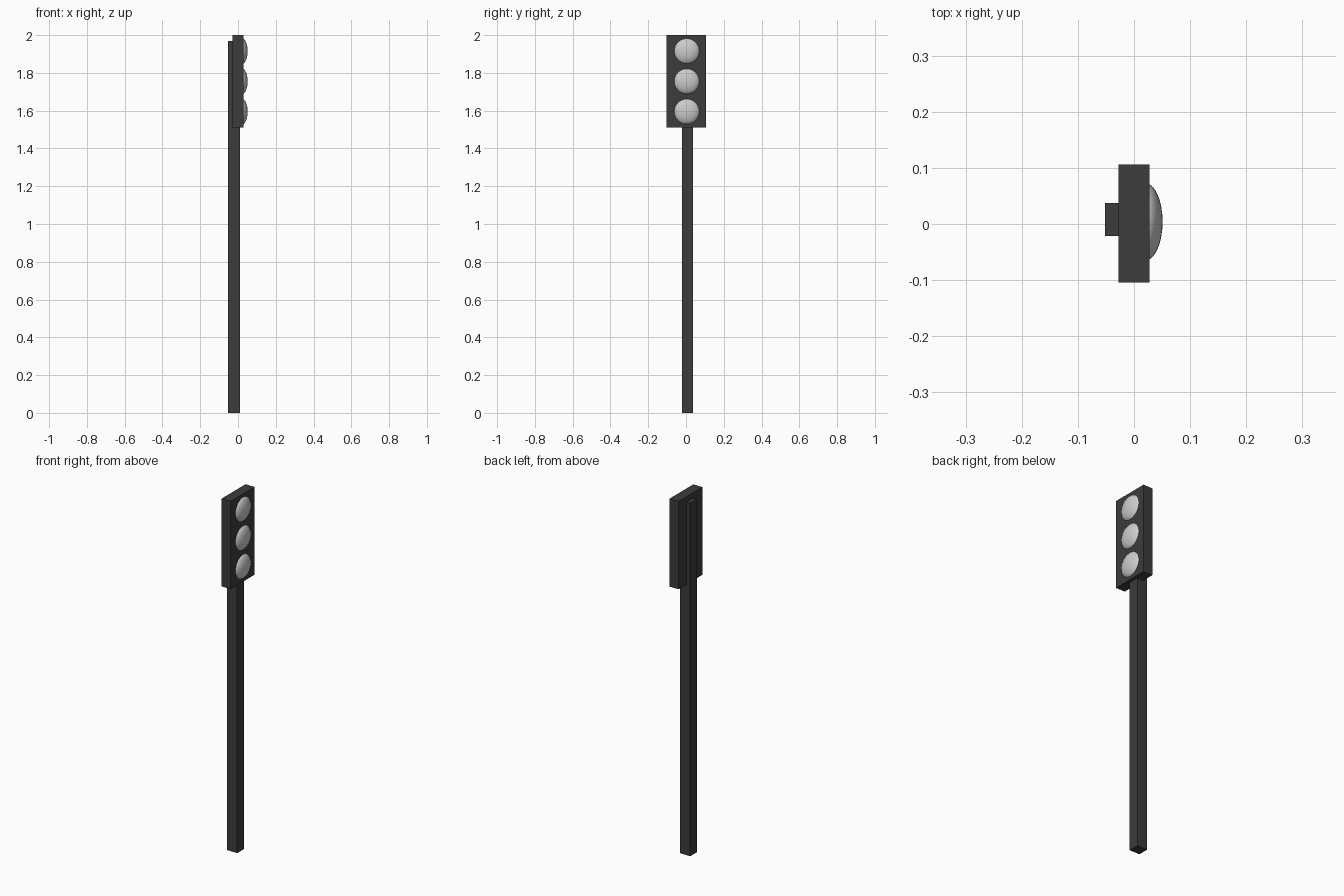
import bpy
import math

if "Cube" in bpy.data.objects:
    bpy.data.objects.remove(bpy.data.objects["Cube"])

dark = bpy.data.materials.new("dark_metal")
dark.diffuse_color = (0.045, 0.045, 0.048, 1)
dark.use_nodes = True
dark.node_tree.nodes["Principled BSDF"].inputs["Base Color"].default_value = dark.diffuse_color


def box(name, lo, hi):
    """Box spanning two opposite corners."""
    centre = [(a + b) / 2 for a, b in zip(lo, hi)]
    bpy.ops.mesh.primitive_cube_add(size=1, location=centre)
    ob = bpy.context.object
    ob.name = name
    ob.scale = [b - a for a, b in zip(lo, hi)]
    bpy.ops.object.transform_apply(location=False, rotation=False, scale=True)
    ob.data.materials.append(dark)


# Square pole running up behind the signal head
box("pole", (-0.052, -0.021, 0), (0.010, 0.037, 1.97))

# Signal head
box("signal_housing", (-0.028, -0.104, 1.51), (0.028, 0.106, 2.0))

# Three flattened domed lenses on the +x face
for name, z in (("lower", 1.595), ("middle", 1.755), ("upper", 1.915)):
    bpy.ops.mesh.primitive_uv_sphere_add(segments=32, ring_count=16, radius=1,
                                         location=(0.020, 0.004, z))
    lens = bpy.context.object
    lens.name = name + "_lens"
    lens.scale = (0.031, 0.069, 0.069)
    bpy.ops.object.transform_apply(location=False, rotation=False, scale=True)
    bpy.ops.object.shade_smooth_by_angle(angle=math.radians(30))
